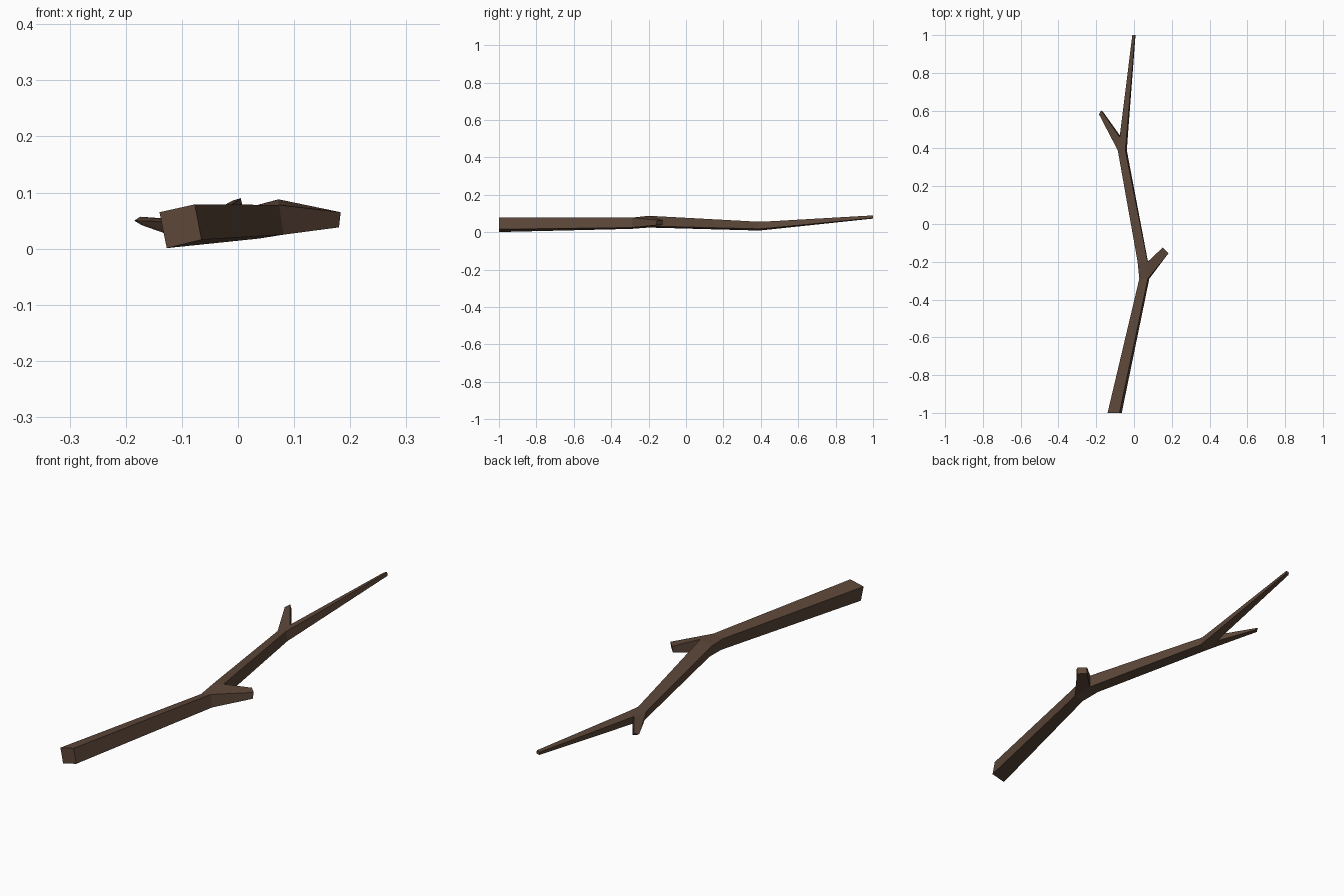
import bpy, bmesh

bark = bpy.data.materials.new("bark_brown")
bark.diffuse_color = (0.109, 0.063, 0.041, 1)

# Trunk cross-sections: y, then (x, z) of top-left, top-right, bottom-right, bottom-left
SECTIONS = [
    (-1.00, (-0.140, 0.065), (-0.077, 0.079), (-0.065, 0.016), (-0.127, 0.001)),
    (-0.29, (0.028, 0.068), (0.073, 0.078), (0.081, 0.025), (0.037, 0.018)),
    (-0.20, (0.019, 0.073), (0.072, 0.088), (0.074, 0.033), (0.029, 0.025)),
    (0.39, (-0.086, 0.047), (-0.046, 0.056), (-0.038, 0.018), (-0.078, 0.009)),
    (0.46, (-0.076, 0.050), (-0.040, 0.059), (-0.033, 0.024), (-0.068, 0.016)),
    (1.00, (-0.009, 0.086), (0.005, 0.090), (0.008, 0.076), (-0.006, 0.073)),
]
# Twigs grow out of one side face: (segment, side) -> four tip corners
TWIGS = {
    (1, 1): [(0.183, -0.155, 0.065), (0.180, -0.158, 0.038),
             (0.150, -0.127, 0.038), (0.153, -0.124, 0.065)],
    (3, 3): [(-0.172, 0.582, 0.042), (-0.185, 0.580, 0.050),
             (-0.174, 0.601, 0.057), (-0.164, 0.594, 0.046)],
}

bm = bmesh.new()


def bridge(a, b):
    for i in range(4):
        j = (i + 1) % 4
        bm.faces.new((a[i], a[j], b[j], b[i]))


# Main stem
rings = [[bm.verts.new((x, y, z)) for x, z in pts] for y, *pts in SECTIONS]
bm.faces.new(rings[0])
bm.faces.new(rings[-1][::-1])
for s in range(len(rings) - 1):
    a, b = rings[s], rings[s + 1]
    for i in range(4):
        j = (i + 1) % 4
        base = (a[i], a[j], b[j], b[i])
        if (s, i) in TWIGS:
            # Side twig with a cut end
            tip = [bm.verts.new(p) for p in TWIGS[(s, i)]]
            bridge(base, tip)
            bm.faces.new(tip)
        else:
            bm.faces.new(base)

bmesh.ops.recalc_face_normals(bm, faces=bm.faces)
mesh = bpy.data.meshes.new("branch")
bm.to_mesh(mesh)
bm.free()
mesh.materials.append(bark)
bpy.context.collection.objects.link(bpy.data.objects.new("branch", mesh))
